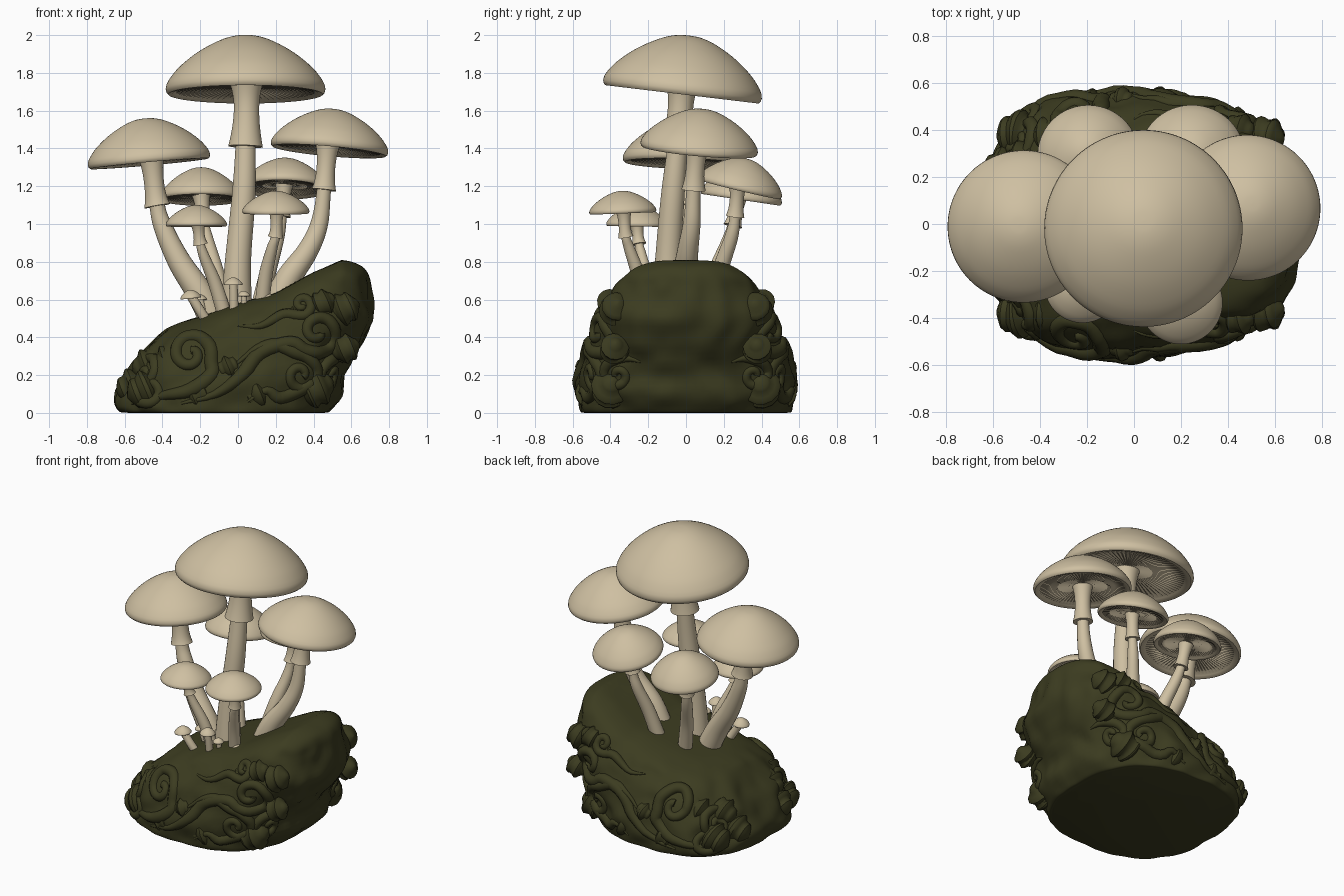
import bpy, bmesh, math
from mathutils import Vector, Matrix, noise
from mathutils.bvhtree import BVHTree

if "Cube" in bpy.data.objects:
    bpy.data.objects.remove(bpy.data.objects["Cube"])


def material(name, rgb):
    m = bpy.data.materials.new(name)
    m.diffuse_color = (*rgb, 1)
    m.use_nodes = True
    m.node_tree.nodes["Principled BSDF"].inputs["Base Color"].default_value = m.diffuse_color
    return m


CREAM = material("cream", (0.62, 0.525, 0.36))
MOSS = material("dark_moss_green", (0.045, 0.045, 0.0145))


def spline(ctrl, n):
    """Smooth path through control points of any dimension."""
    p = [Vector(c) for c in ctrl]
    p = [p[0] * 2 - p[1]] + p + [p[-1] * 2 - p[-2]]
    out = []
    for i in range(1, len(p) - 2):
        a, b, c, d = p[i - 1:i + 3]
        for k in range(n):
            t = k / n
            out.append((b * 2 + (c - a) * t + (a * 2 - b * 5 + c * 4 - d) * t * t
                        + (b * 3 - a - c * 3 + d) * t ** 3) * 0.5)
    return out + [p[-2]]


def skin(name, rings, mat, angle=40):
    """Join matching rings of points into a closed smooth surface."""
    bm = bmesh.new()
    vs = [[bm.verts.new(q) for q in ring] for ring in rings]
    n = len(vs[0])
    for a, b in zip(vs, vs[1:]):
        for i in range(n):
            j = (i + 1) % n
            bm.faces.new((a[i], a[j], b[j], b[i]))
    bm.faces.new(vs[0][::-1])
    bm.faces.new(vs[-1])
    bmesh.ops.recalc_face_normals(bm, faces=bm.faces[:])
    me = bpy.data.meshes.new(name)
    bm.to_mesh(me)
    bm.free()
    ob = bpy.data.objects.new(name, me)
    bpy.context.collection.objects.link(ob)
    me.materials.append(mat)
    bpy.ops.object.select_all(action='DESELECT')
    ob.select_set(True)
    bpy.context.view_layer.objects.active = ob
    bpy.ops.object.shade_smooth_by_angle(angle=math.radians(angle))
    return ob


def tube(name, pts, mat, seg=16):
    """Round tube along (x, y, z, radius) samples."""
    c = [Vector(p[:3]) for p in pts]
    rings, u, old = [], None, None
    for i, p in enumerate(c):
        t = (c[min(i + 1, len(c) - 1)] - c[max(i - 1, 0)]).normalized()
        if u is None:
            u = t.orthogonal().normalized()
        else:
            u = old.rotation_difference(t) @ u
        old, v = t, t.cross(u)
        rings.append([p + (u * math.cos(a) + v * math.sin(a)) * pts[i][3]
                      for a in (2 * math.pi * k / seg for k in range(seg))])
    return skin(name, rings, mat)


def cap(name, x, y, z, r, h, nx=0, ny=0, seg=144):
    """Domed cap with a rolled rim and pleated gills beneath."""
    top = [(0.01, h), (.14, h * .985), (.3, h * .915), (.5, h * .765), (.68, h * .585),
           (.85, h * .36), (.95, h * .17), (.99, h * .06)]
    under = [(1, -.015 * r), (.99, -.055 * r), (.965, -.08 * r), (.92, -.075 * r), (.87, -.055 * r)]
    gill = [(.85, -.04 * r), (.65, -.01 * r), (.4, .02 * r), (.15, .03 * r)]
    rot = Vector((0, 0, 1)).rotation_difference(Vector((nx, ny, 1))).to_matrix().to_4x4()
    M = Matrix.Translation((x, y, z)) @ rot
    rings = []
    for k, (f, dz) in enumerate(spline(top, 3) + [Vector(q) for q in under + gill]):
        pleat = .016 * r * f if f < .86 and k >= 22 + len(under) else 0
        rings.append([M @ Vector((math.cos(a) * f * r, math.sin(a) * f * r,
                                  dz + (pleat if i % 2 else -pleat)))
                      for i, a in ((i, 2 * math.pi * i / seg) for i in range(seg))])
    skin(name, rings, CREAM, 35)


def mushroom(name, head, stem, skirt_z):
    cap(name + "_cap", *head)
    pts = spline(stem, 12)
    tube(name + "_stem", pts, CREAM, 20)
    # flared skirt hanging below the cap
    part = [p.copy() for p in pts if p[2] >= skirt_z]
    for i, p in enumerate(part):
        t = i / (len(part) - 1)
        p[3] *= 1.1 + .6 * (1 - t) ** 2.6 + .4 * t ** 3
    tube(name + "_skirt", part, CREAM, 28)


# mushrooms
mushroom("tall", (.04, -.018, 1.72, .423, .28, .0, .12),
         [(-.01, -.1, .5, .088), (.0, -.095, .8, .07), (.03, -.07, 1.15, .063),
          (.04, -.045, 1.41, .054), (.045, -.03, 1.6, .054), (.045, -.02, 1.74, .058)], 1.4)
mushroom("left", (-.472, -.01, 1.345, .325, .215, -.09, .03),
         [(-.11, -.06, .45, .075), (-.2, -.06, .63, .072), (-.31, -.04, .8, .062),
          (-.395, -.02, .98, .05), (-.43, -.01, 1.11, .041), (-.46, 0, 1.36, .046)], 1.09)
mushroom("right", (.485, .07, 1.41, .312, .2, .09, .09),
         [(.18, -.02, .52, .07), (.26, -.01, .7, .068), (.37, .01, .86, .056),
          (.43, .03, 1.0, .047), (.455, .04, 1.18, .038), (.475, .06, 1.42, .043)], 1.17)
mushroom("back_left", (-.195, .293, 1.145, .217, .155, 0, .15),
         [(-.06, .1, .48, .048), (-.11, .15, .72, .043), (-.16, .22, .9, .036),
          (-.18, .25, 1.0, .029), (-.195, .28, 1.15, .032)], .99)
mushroom("back_right", (.248, .287, 1.2, .227, .15, .03, .24),
         [(.1, .12, .5, .048), (.16, .18, .75, .043), (.21, .24, .93, .036),
          (.23, .26, 1.04, .029), (.245, .275, 1.21, .032)], 1.03)
mushroom("front_left", (-.22, -.26, 1.0, .162, .1, 0, .02),
         [(-.06, -.17, .48, .04), (-.12, -.2, .68, .036), (-.18, -.235, .83, .028),
          (-.2, -.25, .9, .023), (-.212, -.26, 1.0, .026)], .89)
mushroom("front_right", (.2, -.335, 1.07, .178, .105, 0, -.04),
         [(.12, -.2, .5, .04), (.145, -.25, .72, .037), (.18, -.3, .87, .029),
          (.2, -.32, .94, .024), (.205, -.33, 1.07, .028)], .93)

# sprouting buttons
for i, (x, y, z, r, bx) in enumerate([(-.25, -.25, .61, .055, -.15), (-.025, -.3, .68, .05, -.02),
                                      (.03, -.26, .62, .035, .04), (-.2, -.13, .6, .035, -.16),
                                      (.16, -.24, .61, .03, .13)]):
    cap("button_%d_cap" % i, x, y, z, r, r * .75, (x - bx), 0, 32)
    tube("button_%d_stem" % i, spline([(bx, y + .03, .46, r * .5), ((x + bx) / 2, y + .01, z - .07, r * .48),
                                       (x, y, z + .01, r * .45)], 6), CREAM, 12)

# sloping rock, levels are (height fraction, left, right, half depth)
SLOPE = [(-.7, .25), (-.55, .36), (-.38, .46), (-.2, .51), (0, .58), (.2, .635),
         (.4, .745), (.55, .81), (.75, .79)]


def ground(x):
    for (a, za), (b, zb) in zip(SLOPE, SLOPE[1:]):
        if x <= b:
            return za + (zb - za) * (x - a) / (b - a)
    return SLOPE[-1][1]


def power(v, e):
    return math.copysign(abs(v) ** e, v)


levels = spline([(0, -.58, .46, .535), (.03, -.63, .5, .56), (.25, -.65, .57, .57), (.5, -.61, .67, .54),
                 (.75, -.54, .71, .475), (.92, -.44, .69, .385), (.99, -.3, .62, .26),
                 (1, -.12, .45, .12), (1, .08, .2, .02)], 7)
rings = []
for f, xl, xr, ry in levels:
    ring = []
    for k in range(128):
        a = 2 * math.pi * k / 128
        c, s = power(math.cos(a), .8), power(math.sin(a), .8)
        x, y = (xl + xr) / 2 + c * (xr - xl) / 2, ry * s
        z = f * ground(x)
        n = noise.noise(Vector((x * 4, abs(y) * 4, z * 5))) + .7 * noise.noise(Vector((x * 9, y * 9, z * 9)))
        amp = .035 * min(1, .4 + f * 8) * (1 - max(0, f - .85) / .15 * .75)
        ring.append(Vector((x + c * n * amp, y + s * n * amp, max(0, z))))
    rings.append(ring)
rock = skin("rock", rings, MOSS, 60)
tree = BVHTree.FromPolygons([v.co for v in rock.data.vertices], [p.vertices[:] for p in rock.data.polygons])


def scroll(cx, cz, r, turns, start, way):
    """Spiral winding inward."""
    n = int(turns * 9)
    return [(cx + math.cos(start + way * t * turns * 2 * math.pi) * r * (1 - .85 * t),
             cz + math.sin(start + way * t * turns * 2 * math.pi) * r * (1 - .85 * t))
            for t in (i / n for i in range(n + 1))]


def carve(name, path, r0, r1, axis, side):
    """Half bury a tendril, tapered at both ends, projected along one axis."""
    pts, samples = [], spline(path, 4)
    d = Vector((0, -side, 0)) if axis == 1 else Vector((-side, 0, 0))
    for i, (u, z) in enumerate(samples):
        o = Vector((u, 2 * side, z)) if axis == 1 else Vector((2 * side, u, z))
        hit = tree.ray_cast(o, d)[0]
        if hit:
            t = i / (len(samples) - 1)
            r = (r0 + (r1 - r0) * t) * min(1, .15 + t * 6)
            pts.append((*(hit + d * r * .35), r))
    if len(pts) > 3:
        tube(name, pts, MOSS, 10)


# scrolling tendrils on the long sides
VINES = [([(-.56, .05), (-.4, .09), (-.25, .12), (-.14, .2)] + scroll(-.25, .31, .12, 1.3, -.4, 1), .045, .025),
         ([(-.3, .05), (-.12, .1), (.02, .2), (.12, .32), (.28, .37)] + scroll(.42, .43, .12, 1.3, -2.2, 1), .045, .024),
         ([(-.02, .25), (.1, .34), (.2, .36), (.3, .32)] + scroll(.33, .2, .1, 1.3, 1.2, -1), .04, .022),
         ([(-.55, .2), (-.5, .1)] + scroll(-.47, .12, .08, 1.2, 3.4, 1), .035, .02),
         ([(.05, .06), (.15, .12), (.22, .08)] + scroll(.4, .1, .06, 1.2, 2.6, -1), .04, .02),
         ([(.0, .46), (.12, .46), (.24, .52)] + scroll(.34, .57, .06, 1.2, -2, 1), .032, .02)]
for side, tag in ((-1, "front"), (1, "back")):
    for i, (path, r0, r1) in enumerate(VINES):
        carve("%s_tendril_%d" % (tag, i), path, r0, r1, 1, side)

# scrolls on the narrow ends
for end, tag in ((1, "right"), (-1, "left")):
    for m in (-1, 1):
        path = [(m * u, z) for u, z in [(.24, .27), (.31, .29)] + scroll(.36, .2, .08, 1.2, 1.2, -1)]
        carve("%s_end_scroll_%d" % (tag, m), path, .035, .02, 0, end)

# curled leaf lumps around the shoulders and foot (x, y, z, size)
LUMPS = [(.56, .37, .55, .085), (.57, .38, .34, .075), (.45, .40, .58, .07), (.3, .40, .5, .065),
         (-.49, .38, .12, .1), (-.55, .23, .14, .095), (-.47, .26, .25, .09), (-.36, .37, .28, .085),
         (.41, .40, .13, .1), (-.2, .49, .1, .085), (.1, .50, .1, .08), (-.05, .52, .24, .06)]
for i, (x, y, z, r) in enumerate(LUMPS):
    for m in (-1, 1):
        pts = []
        for k in range(17):
            t = k / 16
            bump = 1 + .12 * math.sin(t * 19 + i)
            pts.append((x + (t - .5) * r * 1.9, m * (y - .02 * abs(t - .5)), z + (t - .5) * r * .8,
                        max(.004, r * bump * math.sin(math.pi * t) ** .6)))
        tube("leaf_lump_%d_%s" % (i, "front" if m < 0 else "back"), pts, MOSS, 14)
